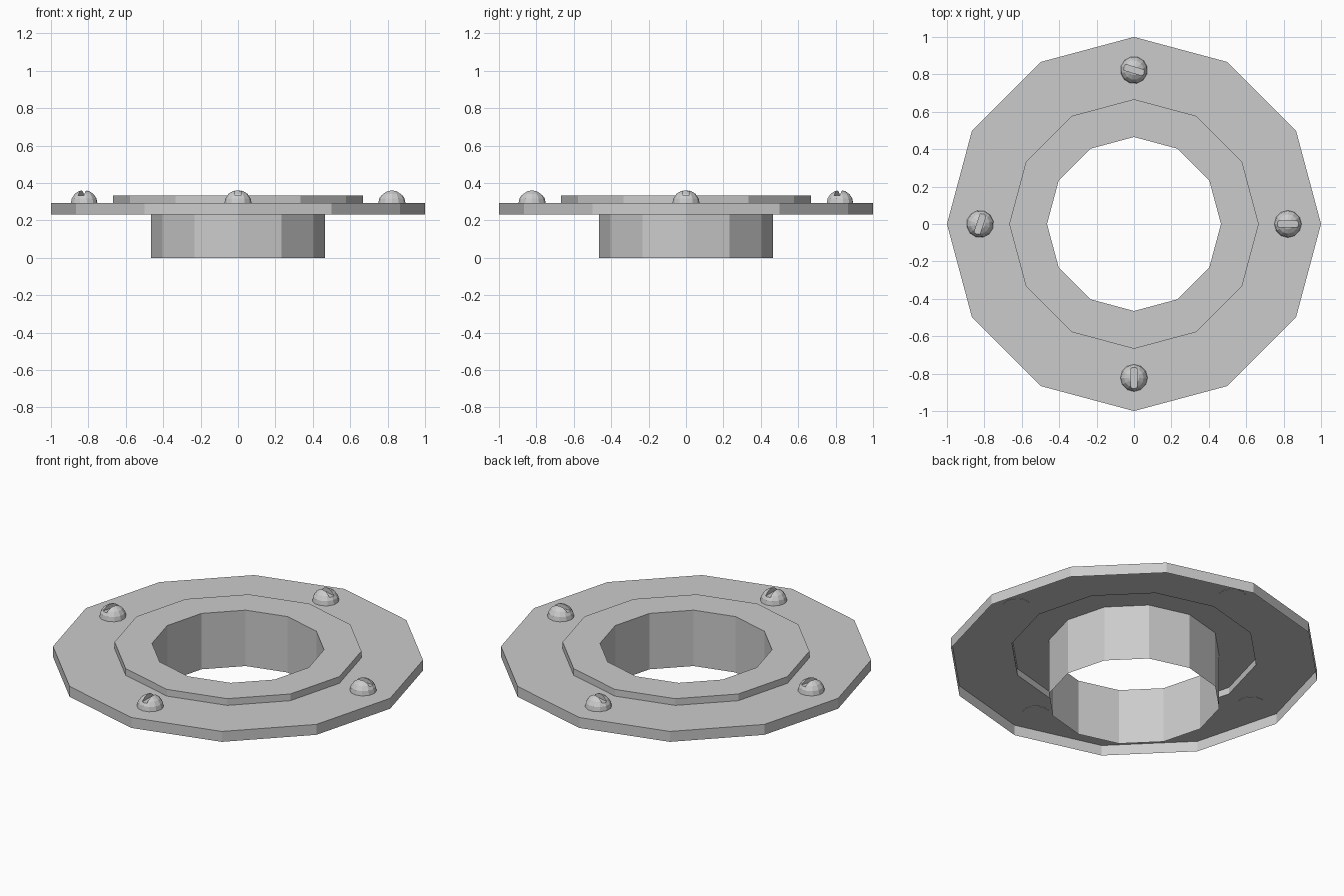
import bpy, bmesh, math
from mathutils import Matrix

if "Cube" in bpy.data.objects:
    bpy.data.objects.remove(bpy.data.objects["Cube"])


def lathe(name, profile, sides):
    """Revolve (radius, z) points around z; radius 0 closes to a pole."""
    bm = bmesh.new()
    rings = []
    for r, z in profile:
        if r == 0:
            rings.append([bm.verts.new((0, 0, z))] * sides)
        else:
            rings.append([bm.verts.new((r * math.cos(2 * math.pi * i / sides),
                                        r * math.sin(2 * math.pi * i / sides), z))
                          for i in range(sides)])
    for a, b in zip(rings, rings[1:]):
        for i in range(sides):
            j = (i + 1) % sides
            bm.faces.new(list(dict.fromkeys((a[i], a[j], b[j], b[i]))))
    mesh = bpy.data.meshes.new(name)
    bm.to_mesh(mesh)
    bm.free()
    obj = bpy.data.objects.new(name, mesh)
    bpy.context.collection.objects.link(obj)
    return obj


# Collar: one thin sheet forming flange skirt, raised step and open tube
lathe("flanged_collar", [(1, 0.23), (1, 0.292), (0.667, 0.292),
                         (0.667, 0.332), (0.465, 0.332), (0.465, 0)], 12)

# Screw head: low dome with a straight slot cut across it
R, H, BASE = 0.073, 0.072, 0.290
dome = [(0, 0), (R, 0)]
dome += [(R * math.cos(math.radians(a)), H * math.sin(math.radians(a)))
         for a in (22.5, 45, 67.5)]
dome += [(0, H)]
screw = lathe("screw_head", dome, 12)

bm = bmesh.new()
bmesh.ops.create_cube(bm, size=1, matrix=Matrix.Translation((0, 0, 0.093))
                      @ Matrix.Diagonal((0.2, 0.032, 0.1, 1)))
cut_mesh = bpy.data.meshes.new("slot_cutter")
bm.to_mesh(cut_mesh)
bm.free()
cutter = bpy.data.objects.new("slot_cutter", cut_mesh)
cutter.hide_render = True
bpy.context.collection.objects.link(cutter)

mod = screw.modifiers.new("slot", 'BOOLEAN')
mod.operation = 'DIFFERENCE'
mod.solver = 'EXACT'
mod.object = cutter
bpy.context.view_layer.update()
slotted = bpy.data.meshes.new_from_object(
    screw.evaluated_get(bpy.context.evaluated_depsgraph_get()))
bpy.data.objects.remove(screw)
bpy.data.objects.remove(cutter)

# Four screws around the flange, each turned differently
for i, turn in enumerate((0, -17, 72, 90)):
    a = i * math.pi / 2
    obj = bpy.data.objects.new(f"screw_head_{i + 1}", slotted)
    obj.location = (0.823 * math.cos(a), 0.823 * math.sin(a), BASE)
    obj.rotation_euler.z = math.radians(turn)
    bpy.context.collection.objects.link(obj)
